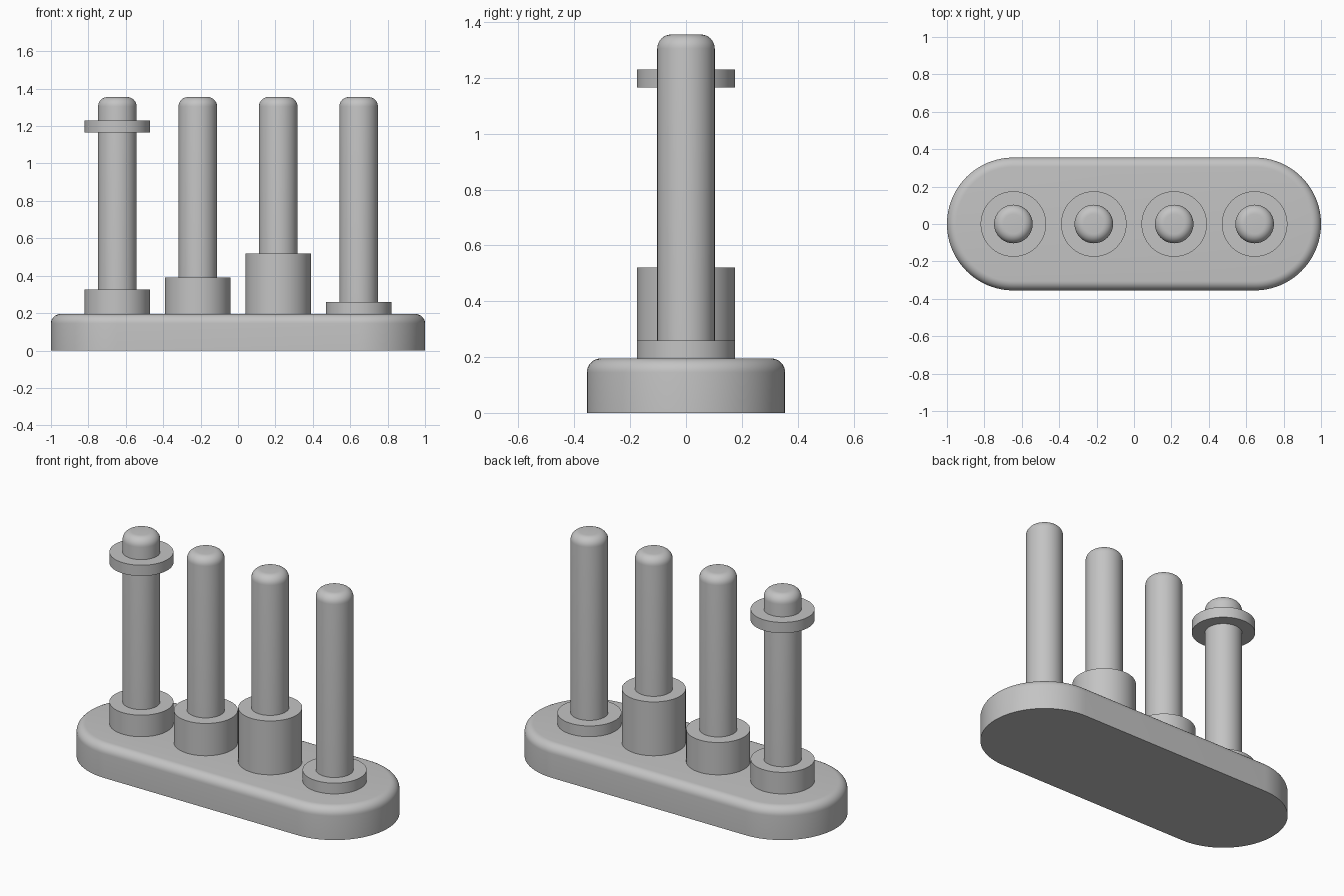
import bpy, bmesh
from math import sin, cos, pi, radians

cube = bpy.data.objects.get("Cube")
if cube:
    bpy.data.objects.remove(cube)

GREY = (0.55, 0.55, 0.55, 1)
grey = bpy.data.materials.new("light grey")
grey.use_nodes = True
grey.diffuse_color = GREY
grey.node_tree.nodes["Principled BSDF"].inputs["Base Color"].default_value = GREY

SIDES = 96
BASE_R, BASE_TOP = 0.355, 0.195
PEG_R, PEG_TOP = 0.103, 1.355
RING_R, RING_H = 0.175, 0.065
FILLET = 0.05
SPACING = 0.43


def outline(radius, half_length):
    """Circle, stretched along x into a slot shape when half_length > 0."""
    points = []
    for side in (1, -1):
        for i in range(SIDES // 2 + 1):
            if half_length == 0 and i == SIDES // 2:
                continue
            a = -pi / 2 + 2 * pi * i / SIDES
            points.append((side * (half_length + radius * cos(a)), side * radius * sin(a)))
    return points


def rounded(radius, bottom, top, steps=8):
    """Profile of a wall ending in a rounded top edge."""
    profile = [(radius, bottom)]
    for i in range(steps + 1):
        a = pi / 2 * i / steps
        profile.append((radius - FILLET + FILLET * cos(a), top - FILLET + FILLET * sin(a)))
    return profile


def solid(name, profile, x=0, half_length=0):
    """Stack outlines along a (radius, height) profile and cap both ends."""
    bm = bmesh.new()
    loops = [[bm.verts.new((px, py, z)) for px, py in outline(r, half_length)]
             for r, z in profile]
    for low, high in zip(loops, loops[1:]):
        for i in range(len(low)):
            j = (i + 1) % len(low)
            bm.faces.new((low[i], low[j], high[j], high[i]))
    bm.faces.new(loops[0][::-1])
    bm.faces.new(loops[-1])
    bmesh.ops.recalc_face_normals(bm, faces=bm.faces)
    mesh = bpy.data.meshes.new(name)
    bm.to_mesh(mesh)
    bm.free()
    mesh.materials.append(grey)
    obj = bpy.data.objects.new(name, mesh)
    obj.location.x = x
    bpy.context.collection.objects.link(obj)
    bpy.ops.object.select_all(action="DESELECT")
    obj.select_set(True)
    bpy.context.view_layer.objects.active = obj
    bpy.ops.object.shade_smooth_by_angle(angle=radians(30))
    return obj


# Slot-shaped base with rounded top edge
solid("base", rounded(BASE_R, 0, BASE_TOP), half_length=1 - BASE_R)

# Pegs, each with a stack of rings at its foot
for n, count in enumerate((2, 3, 5, 1)):
    x = (n - 1.5) * SPACING
    solid(f"peg_{n + 1}", rounded(PEG_R, BASE_TOP - 0.01, PEG_TOP), x)
    top = BASE_TOP + count * RING_H
    solid(f"ring_stack_{n + 1}", [(RING_R, BASE_TOP - 0.01), (RING_R, top)], x)

# Single ring raised near the top of the first peg
solid("raised_ring", [(RING_R, 1.165), (RING_R, 1.165 + RING_H)], -1.5 * SPACING)
